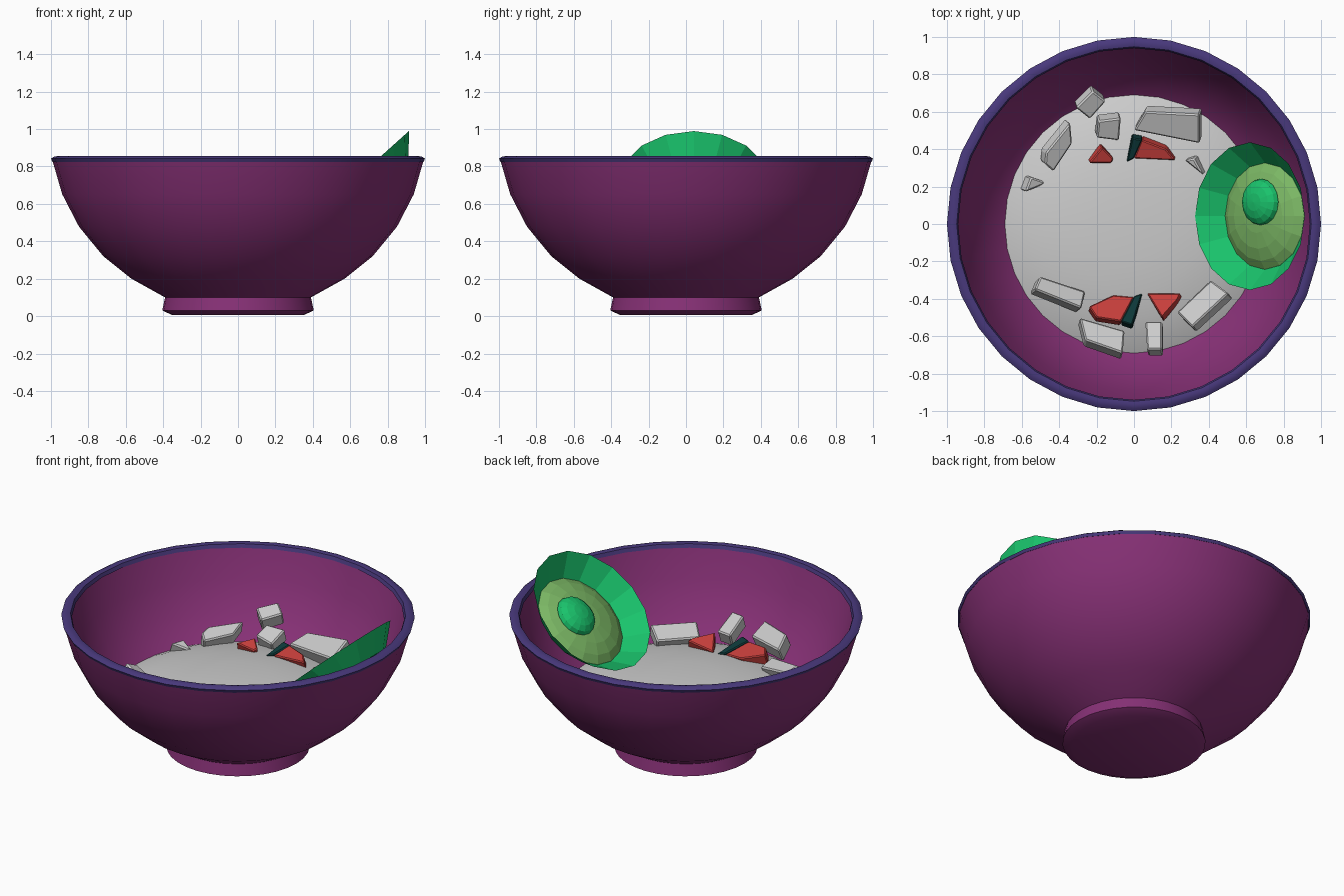
import bpy, bmesh, math
from mathutils import Vector, Matrix

if "Cube" in bpy.data.objects:
    bpy.data.objects.remove(bpy.data.objects["Cube"])


def material(name, rgb):
    m = bpy.data.materials.new(name)
    m.diffuse_color = (*rgb, 1)
    m.use_nodes = True
    m.node_tree.nodes["Principled BSDF"].inputs["Base Color"].default_value = m.diffuse_color
    return m


PURPLE = material("purple_glaze", (0.24, 0.03, 0.18))
INDIGO = material("indigo_rim", (0.065, 0.04, 0.2))
GREEN = material("bright_green", (0.01, 0.55, 0.15))
FLESH = material("pale_green", (0.2, 0.48, 0.13))
RED = material("red", (0.58, 0.05, 0.045))
DARK = material("dark_teal", (0.004, 0.04, 0.04))


def finish(bm, name, mat=None, smooth=None):
    bmesh.ops.recalc_face_normals(bm, faces=bm.faces)
    me = bpy.data.meshes.new(name)
    bm.to_mesh(me)
    bm.free()
    ob = bpy.data.objects.new(name, me)
    bpy.context.collection.objects.link(ob)
    if mat:
        me.materials.append(mat)
    if smooth:
        bpy.ops.object.select_all(action='DESELECT')
        ob.select_set(True)
        bpy.context.view_layer.objects.active = ob
        bpy.ops.object.shade_smooth_by_angle(angle=math.radians(smooth))
    return ob


def revolve(name, profile, sides, mat=None, smooth=None, closed=False, matrix=None):
    """Spin an (r, z) profile about z."""
    bm = bmesh.new()
    rings = []
    for r, z in profile:
        if r == 0:
            rings.append([bm.verts.new((0, 0, z))] * sides)
        else:
            rings.append([bm.verts.new((r * math.cos(2 * math.pi * i / sides),
                                        r * math.sin(2 * math.pi * i / sides), z))
                          for i in range(sides)])
    pairs = list(zip(rings, rings[1:]))
    if closed:
        pairs.append((rings[-1], rings[0]))
    for a, b in pairs:
        for i in range(sides):
            j = (i + 1) % sides
            bm.faces.new(list(dict.fromkeys((a[i], a[j], b[j], b[i]))))
    if matrix:
        bm.transform(matrix)
    return finish(bm, name, mat, smooth)


# Bowl with foot, and its rim band
revolve("bowl", [(0, 0.005), (0.35, 0.005), (0.405, 0.03), (0.39, 0.10), (0.57, 0.20),
                 (0.72, 0.32), (0.85, 0.478), (0.94, 0.652), (0.993, 0.835), (0.95, 0.84),
                 (0.893, 0.66), (0.805, 0.49), (0.68, 0.35), (0.5, 0.25), (0, 0.2)],
        32, PURPLE, 40)
revolve("rim", [(0.992, 0.825), (1.0, 0.842), (0.985, 0.852), (0.965, 0.856),
                (0.948, 0.852), (0.94, 0.83)], 32, INDIGO, 40, closed=True)

# Filling: shallow dome
revolve("filling", [(0.695, 0.36), (0.62, 0.395), (0.5, 0.43), (0.36, 0.455),
                    (0.19, 0.47), (0, 0.473)], 32, None, 40)


# Chopped pieces: outlines from above, tilted towards the bowl centre
def chunk(name, outline, z, mat=None, slope=0.45, thick=0.09, bevel=0.008):
    pts = [Vector((x, y, 0)) for x, y in outline]
    c = sum(pts, Vector()) / len(pts)
    out = c.normalized()
    normal = Vector((-out.x * slope, -out.y * slope, 1)).normalized()
    for p in pts:
        p.z = z + slope * (p - c).dot(out)
    bm = bmesh.new()
    top = [bm.verts.new(p) for p in pts]
    bot = [bm.verts.new(p - normal * thick) for p in pts]
    bm.faces.new(top)
    bm.faces.new(bot[::-1])
    for i in range(len(pts)):
        j = (i + 1) % len(pts)
        bm.faces.new((top[j], top[i], bot[i], bot[j]))
    bmesh.ops.bevel(bm, geom=list(bm.edges), offset=bevel, segments=1, affect='EDGES')
    finish(bm, name, mat)


GREY = [
    ([(-.31, .62), (-.22, .71), (-.15, .655), (-.235, .56)], .57),
    ([(-.2, .46), (-.19, .55), (-.07, .565), (-.08, .445)], .505),
    ([(.0, .50), (.06, .60), (.35, .585), (.35, .43)], .52),
    ([(-.475, .32), (-.47, .38), (-.34, .54), (-.33, .43), (-.43, .28)], .49),
    ([(-.58, .17), (-.55, .25), (-.46, .22)], .44),
    ([(.27, .34), (.32, .35), (.37, .26)], .475),
    ([(-.53, -.35), (-.5, -.28), (-.26, -.36), (-.28, -.45)], .50),
    ([(-.29, -.5), (-.05, -.57), (-.06, -.69), (-.26, -.62)], .54),
    ([(.06, -.52), (.15, -.52), (.15, -.67), (.07, -.67)], .54),
    ([(.23, -.47), (.41, -.30), (.505, -.37), (.31, -.55)], .49),
]
for n, (outline, z) in enumerate(GREY):
    chunk(f"grey_chunk_{n + 1}", outline, z)

FRUIT = [
    ("red_chunk_1", [(-.24, .325), (-.17, .41), (-.11, .35), (-.12, .325)], .485, RED),
    ("red_chunk_2", [(0, .35), (.04, .45), (.17, .4), (.22, .34)], .485, RED),
    ("red_chunk_3", [(.07, -.37), (.25, -.37), (.23, -.4), (.15, -.5)], .485, RED),
    ("red_chunk_4", [(-.24, -.44), (-.11, -.38), (0, -.39), (-.07, -.52), (-.2, -.5)], .485, RED),
    ("rind_1", [(-.04, .33), (-.01, .46), (.045, .45), (0, .35)], .485, DARK),
    ("rind_2", [(0, -.385), (.045, -.37), (-.01, -.54), (-.07, -.52)], .485, DARK),
]
for name, outline, z, mat in FRUIT:
    chunk(name, outline, z, mat, slope=0.35, thick=0.07, bevel=0.006)

# Halved fruit leaning on the wall: concave skin, domed flesh, stone
lean = Matrix.Translation((0.62, 0.042, 0.725)) @ Matrix.Rotation(math.radians(-42), 4, 'Y')
revolve("fruit_skin", [(0.395, 0), (0.285, -0.12), (0, -0.125)], 16, GREEN, matrix=lean)
revolve("fruit_flesh", [(0.285, -0.118), (0.24, -0.088), (0.175, -0.065),
                        (0.09, -0.052), (0, -0.048)], 16, FLESH, matrix=lean)
stone = lean @ Matrix.Translation((0.03, 0.075, -0.055)) @ Matrix.Diagonal((1, 1, 0.5, 1))
revolve("fruit_stone", [(0.125 * math.cos(a), 0.125 * math.sin(a)) if a < 1.5 else (0, 0.125)
                        for a in [math.pi / 2 * k / 4 for k in range(5)]],
        16, GREEN, matrix=stone)
